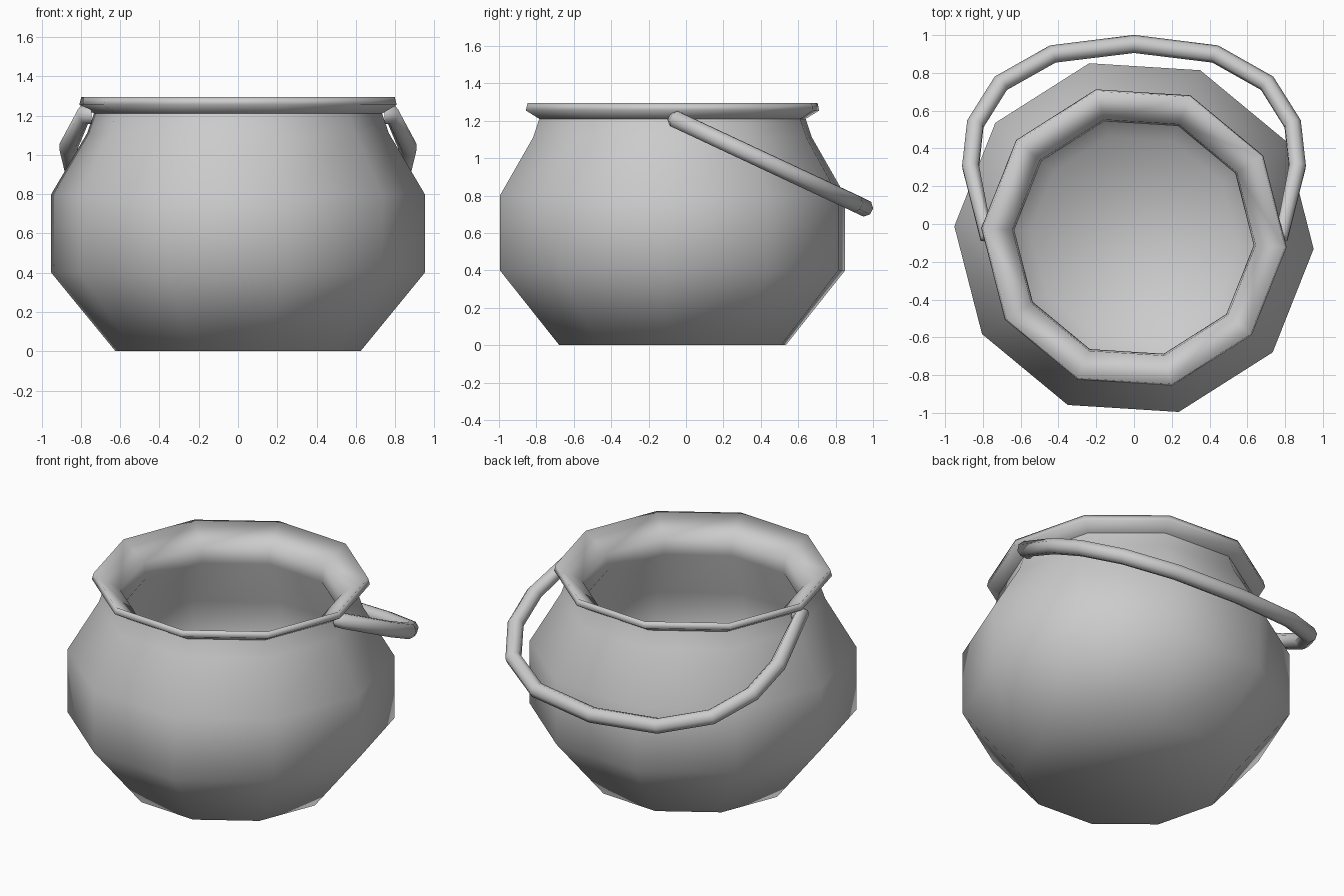
import bpy, bmesh, math

if "Cube" in bpy.data.objects:
    bpy.data.objects.remove(bpy.data.objects["Cube"])

SIDES = 10
CENTRE_Y = -0.072
TURN = math.radians(-3.6)

# Pot: hollow profile (radius, height), outside from base to lip, then down the inside
profile = [(0.625, 0.0), (0.953, 0.4), (0.953, 0.8), (0.77, 1.11), (0.735, 1.21),
           (0.81, 1.255), (0.80, 1.295),
           (0.645, 1.19), (0.635, 1.09),
           (0.81, 0.77), (0.81, 0.45), (0.55, 0.13)]
CREASE = 4   # ring where the rim meets the neck


def lathe(name, points):
    bm = bmesh.new()
    rings = []
    for r, z in points:
        ring = []
        for i in range(SIDES):
            a = TURN + 2 * math.pi * i / SIDES
            ring.append(bm.verts.new((r * math.cos(a), CENTRE_Y + r * math.sin(a), z)))
        rings.append(ring)
    for lo, hi in zip(rings, rings[1:]):
        for i in range(SIDES):
            j = (i + 1) % SIDES
            bm.faces.new((lo[i], lo[j], hi[j], hi[i]))
    bm.faces.new(rings[0][::-1])   # base
    bm.faces.new(rings[-1])        # inside floor
    bmesh.ops.recalc_face_normals(bm, faces=bm.faces)
    for f in bm.faces:
        f.smooth = True
    for i in range(SIDES):
        bm.edges.get((rings[CREASE][i], rings[CREASE][(i + 1) % SIDES])).smooth = False
    mesh = bpy.data.meshes.new(name)
    bm.to_mesh(mesh)
    bm.free()
    obj = bpy.data.objects.new(name, mesh)
    bpy.context.collection.objects.link(obj)
    return obj


lathe("pot", profile)

# Bail handle: half path in plan (end turns into the neck), mirrored, on a tilted plane
half = [(0.745, -0.05), (0.785, -0.05), (0.865, 0.305), (0.84, 0.53), (0.705, 0.745), (0.43, 0.90)]
path = half + [(0.0, 0.953)] + [(-x, y) for x, y in reversed(half)]

curve = bpy.data.curves.new("handle", 'CURVE')
curve.dimensions = '3D'
curve.bevel_depth = 0.048
curve.bevel_resolution = 2
curve.use_fill_caps = True
spline = curve.splines.new('POLY')
spline.points.add(len(path) - 1)
for p, (x, y) in zip(spline.points, path):
    p.co = (x, y, 1.205 - (y + 0.05) * 0.468, 1)
handle = bpy.data.objects.new("handle", curve)
bpy.context.collection.objects.link(handle)

bpy.context.view_layer.objects.active = handle
handle.select_set(True)
bpy.ops.object.convert(target='MESH')
bpy.ops.object.shade_smooth_by_angle(angle=math.radians(60))
